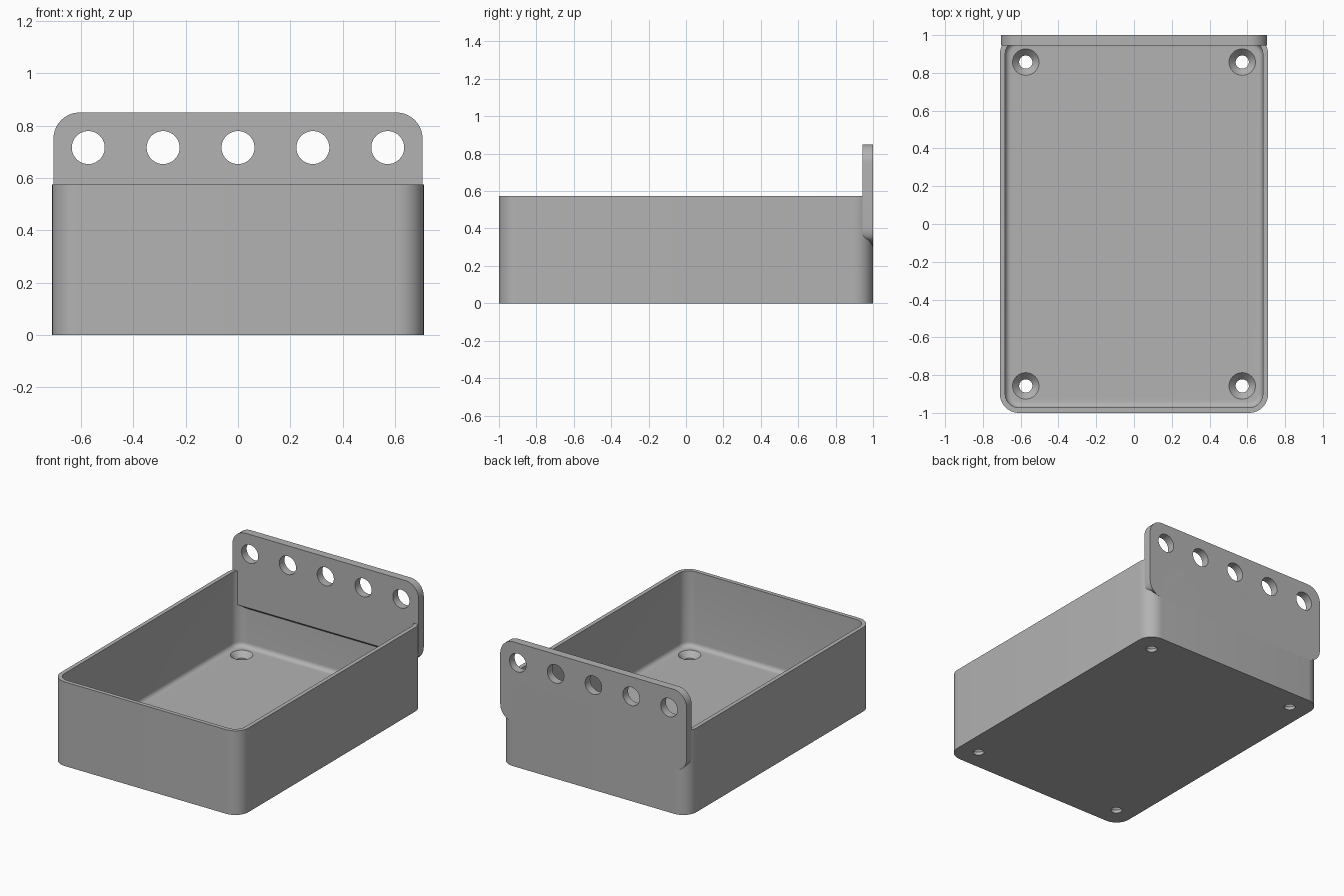
import bpy
import bmesh
from math import cos, sin, pi, radians
from mathutils import Matrix, Vector

if "Cube" in bpy.data.objects:
    bpy.data.objects.remove(bpy.data.objects["Cube"])

grey = bpy.data.materials.new("plain grey")
grey.use_nodes = True
grey.diffuse_color = (0.45, 0.45, 0.45, 1)
grey.node_tree.nodes["Principled BSDF"].inputs["Base Color"].default_value = (0.45, 0.45, 0.45, 1)

STEPS = 10  # segments per rounded corner


def rounded_rect(half_w, half_h, radius):
    """Counter-clockwise outline of a rounded rectangle."""
    points = []
    for corner, (sx, sy) in enumerate([(1, 1), (-1, 1), (-1, -1), (1, -1)]):
        for i in range(STEPS + 1):
            a = (corner + i / STEPS) * pi / 2
            points.append((sx * (half_w - radius) + radius * cos(a),
                           sy * (half_h - radius) + radius * sin(a)))
    return points


def loft(name, rings):
    """Closed solid through a list of matching rings."""
    bm = bmesh.new()
    loops = [[bm.verts.new(p) for p in ring] for ring in rings]
    for lower, upper in zip(loops, loops[1:]):
        for i in range(len(lower)):
            j = (i + 1) % len(lower)
            bm.faces.new((lower[i], lower[j], upper[j], upper[i]))
    bm.faces.new(loops[0][::-1])
    bm.faces.new(loops[-1])
    bmesh.ops.recalc_face_normals(bm, faces=bm.faces)
    mesh = bpy.data.meshes.new(name)
    bm.to_mesh(mesh)
    bm.free()
    mesh.materials.append(grey)
    obj = bpy.data.objects.new(name, mesh)
    bpy.context.collection.objects.link(obj)
    return obj


def turned(name, centre, profile, turn=Matrix()):
    """Round cutter from (radius, height) pairs."""
    rings = []
    for r, h in profile:
        rings.append([Vector(centre) + turn @ Vector((r * cos(i * pi / 20), r * sin(i * pi / 20), h))
                      for i in range(40)])
    return loft(name, rings)


def cut_and_smooth(obj, cutters):
    bpy.ops.object.select_all(action="DESELECT")
    bpy.context.view_layer.objects.active = obj
    obj.select_set(True)
    for cutter in cutters:
        mod = obj.modifiers.new("hole", "BOOLEAN")
        mod.operation = "DIFFERENCE"
        mod.solver = "EXACT"
        mod.object = cutter
        bpy.ops.object.modifier_apply(modifier=mod.name)
        bpy.data.objects.remove(cutter)
    bpy.ops.object.shade_smooth_by_angle(angle=radians(30))


# Open tray: outer wall, rim, inner wall, filleted floor
HALF_W, HALF_L, HEIGHT = 0.71, 1.0, 0.575
WALL, FLOOR, FILLET, CORNER = 0.028, 0.06, 0.03, 0.1
levels = [(0, 0), (0, HEIGHT), (WALL, HEIGHT)]
for i in range(7):
    a = i / 6 * pi / 2
    levels.append((WALL + FILLET * (1 - cos(a)), FLOOR + FILLET * (1 - sin(a))))
tray = loft("tray", [[(x, y, z) for x, y in rounded_rect(HALF_W - d, HALF_L - d, CORNER - d)]
                     for d, z in levels])

# Countersunk screw holes in the floor
screw_cuts = [turned("screw_hole", (sx * 0.573, sy * 0.857, 0),
                     [(0.035, -0.1), (0.035, 0.022), (0.07, FLOOR), (0.07, FLOOR + 0.03)])
              for sx in (-1, 1) for sy in (-1, 1)]
cut_and_smooth(tray, screw_cuts)

# Upright hanging plate, with its inner lower edge bevelled
BOTTOM, TOP = 0.30, 0.85
outline = rounded_rect(0.705, (TOP - BOTTOM) / 2, 0.1)
middle = (TOP + BOTTOM) / 2
plate = loft("hanging_plate", [
    [(x, 0.945, max(z + middle, BOTTOM + 0.045)) for x, z in outline],
    [(x, 1.0, z + middle) for x, z in outline]])

# Row of hanging holes
across = Matrix.Rotation(pi / 2, 3, "X")
plate_cuts = [turned("hanging_hole", (i * 0.286, 0.97, 0.716), [(0.063, -0.1), (0.063, 0.1)], across)
              for i in range(-2, 3)]
cut_and_smooth(plate, plate_cuts)
